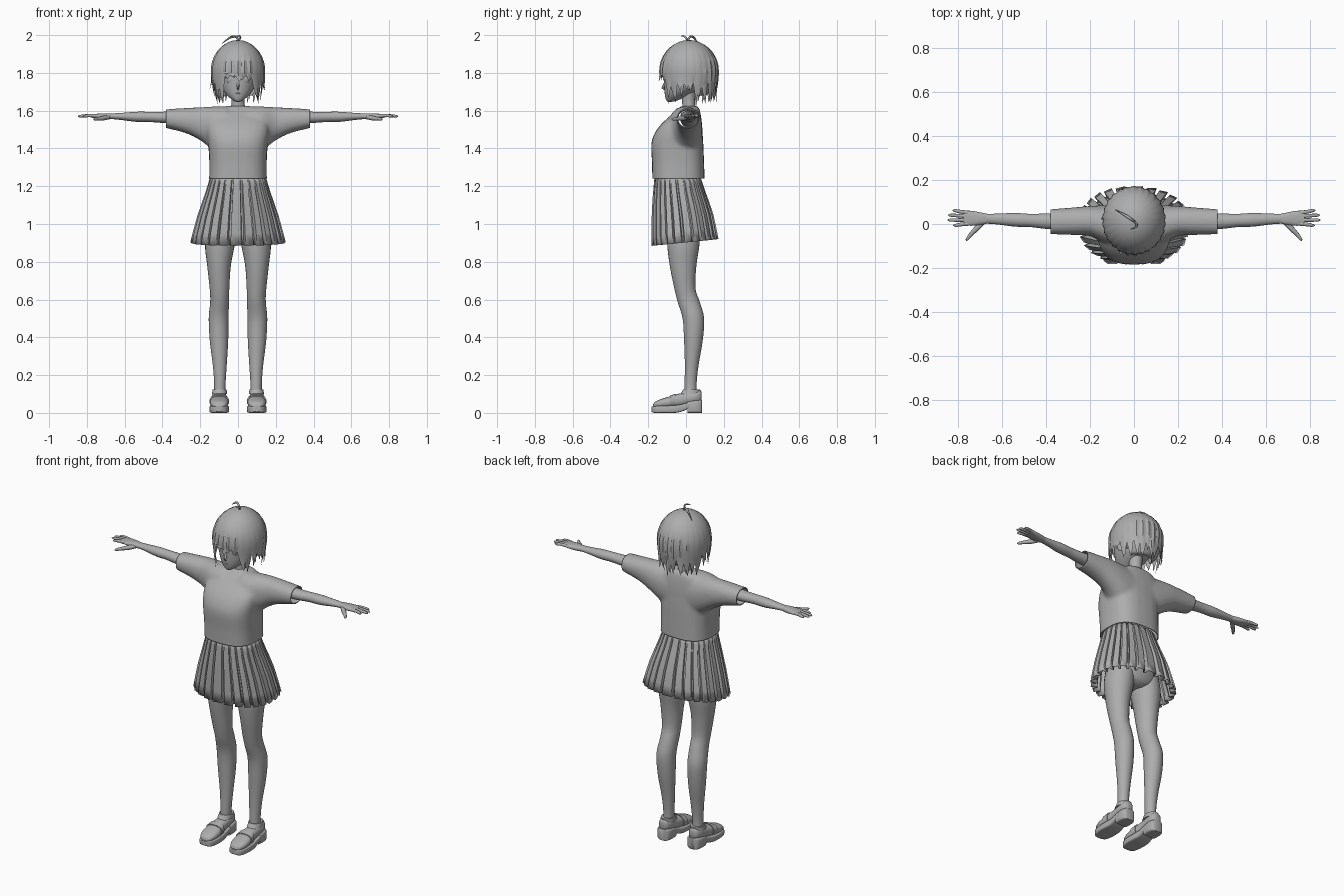
import bpy, bmesh, math, random
from math import sin, cos, pi, radians
from mathutils import Vector

random.seed(4)
if "Cube" in bpy.data.objects:
    bpy.data.objects.remove(bpy.data.objects["Cube"])

GREY = (0.42, 0.42, 0.42, 1)
grey = bpy.data.materials.new("plain grey")
grey.use_nodes = True
grey.diffuse_color = GREY
grey.node_tree.nodes["Principled BSDF"].inputs["Base Color"].default_value = GREY
SIDES = (("left", 1), ("right", -1))


def finish(name, bm, angle=40, thick=0):
    bmesh.ops.recalc_face_normals(bm, faces=bm.faces[:])
    mesh = bpy.data.meshes.new(name)
    bm.to_mesh(mesh)
    bm.free()
    ob = bpy.data.objects.new(name, mesh)
    bpy.context.collection.objects.link(ob)
    mesh.materials.append(grey)
    bpy.ops.object.select_all(action="DESELECT")
    ob.select_set(True)
    bpy.context.view_layer.objects.active = ob
    bpy.ops.object.shade_smooth_by_angle(angle=radians(angle))
    if thick:
        mod = ob.modifiers.new("thickness", "SOLIDIFY")
        mod.thickness = thick
    return ob


def skin(bm, rings, caps=True):
    rows = [[bm.verts.new(p) for p in ring] for ring in rings]
    n = len(rows[0])
    for a, b in zip(rows, rows[1:]):
        for i in range(n):
            j = (i + 1) % n
            bm.faces.new((a[i], a[j], b[j], b[i]))
    if caps:
        bm.faces.new(rows[0])
        bm.faces.new(rows[-1])


def curve(rows, steps=4):
    """Smooth interpolation through rows of numbers."""
    out = []
    for i in range(len(rows) - 1):
        a, b, c, d = (rows[min(max(i + k, 0), len(rows) - 1)] for k in (-1, 0, 1, 2))
        for s in range(steps):
            t = s / steps
            out.append([q + t * (r - p) / 2 + t * t * (2 * p - 5 * q + 4 * r - u) / 2
                        + t ** 3 * (3 * q - p - 3 * r + u) / 2
                        for p, q, r, u in zip(a, b, c, d)])
    return out + [list(rows[-1])]


def power(v, p):
    return math.copysign(abs(v) ** (2 / p), v)


def loft(bm, axis, rows, s=1, n=28, p=2, steps=4):
    """Rows: place along the axis, then the extents in the other two axes."""
    rings = []
    for t, a0, a1, b0, b1 in curve(rows, steps):
        ring = []
        for i in range(n):
            w = 2 * pi * i / n
            a = (a0 + a1) / 2 + (a1 - a0) / 2 * power(cos(w), p)
            b = (b0 + b1) / 2 + (b1 - b0) / 2 * power(sin(w), p)
            x, y, z = {"x": (t, a, b), "y": (a, t, b), "z": (a, b, t)}[axis]
            ring.append((s * x, y, z))
        rings.append(ring)
    skin(bm, rings)


def loft_part(name, axis, rows, angle=40, **kw):
    bm = bmesh.new()
    loft(bm, axis, rows, **kw)
    return finish(name, bm, angle)


def tube(name, rows, s=1, n=10):
    """Rows: x, y, z, radius."""
    pts = curve(rows)
    rings = []
    for i, (x, y, z, r) in enumerate(pts):
        d = Vector(pts[min(i + 1, len(pts) - 1)][:3]) - Vector(pts[max(i - 1, 0)][:3])
        u = d.cross(Vector((0.1, 0.2, 1))).normalized()
        v = d.cross(u).normalized()
        ring = [Vector((x, y, z)) + r * (u * cos(2 * pi * k / n) + v * sin(2 * pi * k / n)) for k in range(n)]
        rings.append([(s * q.x, q.y, q.z) for q in ring])
    bm = bmesh.new()
    skin(bm, rings)
    return finish(name, bm, 60)


def ellipsoid(name, place, size, turn=0):
    bm = bmesh.new()
    bmesh.ops.create_uvsphere(bm, u_segments=20, v_segments=12, radius=1)
    bmesh.ops.scale(bm, vec=size, verts=bm.verts)
    ob = finish(name, bm)
    ob.location = place
    ob.rotation_euler.z = turn
    return ob


# Shirt: body and sleeves fused, then cut open at hem and cuffs
bm = bmesh.new()
loft(bm, "z", [(z, -w, w, f, b) for z, w, f, b in (
    (1.2, .154, -.178, .1), (1.32, .152, -.18, .096), (1.42, .158, -.184, .092), (1.48, .165, -.166, .088),
    (1.53, .165, -.13, .085), (1.58, .14, -.075, .078), (1.612, .1, -.04, .07), (1.625, .06, -.025, .06))], p=2.7)
for _, s in SIDES:
    loft(bm, "x", [(.06, -.1, .085, 1.36, 1.622), (.13, -.09, .085, 1.39, 1.622), (.2, -.055, .082, 1.443, 1.618),
                   (.28, -.05, .075, 1.482, 1.614), (.4, -.046, .066, 1.512, 1.606)], s=s, p=2.2)
solid = finish("shirt_solid", bm)
mod = solid.modifiers.new("fuse", "REMESH")
mod.mode = "VOXEL"
mod.voxel_size = 0.01
mod = solid.modifiers.new("soften", "SMOOTH")
mod.iterations = 5
deps = bpy.context.evaluated_depsgraph_get()
bm = bmesh.new()
bm.from_mesh(solid.evaluated_get(deps).to_mesh())
bpy.data.objects.remove(solid)
for co, no in (((.38, 0, 0), (1, 0, 0)), ((-.38, 0, 0), (-1, 0, 0)), ((0, 0, 1.24), (0, 0, -1))):
    bmesh.ops.bisect_plane(bm, geom=bm.verts[:] + bm.edges[:] + bm.faces[:],
                           plane_co=co, plane_no=no, clear_outer=True)
finish("shirt", bm, 50, 0.005)

# Pleated skirt, flaring and dipping at the front
PLEATS = 26
rings = []
for t, w, f, b, depth in curve([(0, .145, -.165, .075, .002), (.25, .168, -.17, .1, .006),
                                (.6, .205, -.172, .135, .011), (1, .238, -.17, .158, .015)], 2):
    ring = []
    for k in range(PLEATS):
        for part, out in ((0, 1), (.7, .6), (.76, -1), (.93, -1)):
            a = 2 * pi * (k + part) / PLEATS
            x = (w + out * depth) * power(cos(a), 2.3)
            y = (f + b) / 2 + ((b - f) / 2 + out * depth) * power(sin(a), 2.3)
            ring.append((x, y, 1.25 - t * (.347 - .1 * y)))
    rings.append(ring)
bm = bmesh.new()
skin(bm, rings, caps=False)
finish("skirt", bm, 25, 0.003)
loft_part("hips", "z", [(.9, -.05, .05, -.05, .04), (.93, -.13, .13, -.09, .075),
                        (1.03, -.158, .158, -.11, .09), (1.2, -.13, .13, -.12, .06)])

for side, s in SIDES:
    # Legs
    loft_part(side + "_leg", "z", [
        (.07, .066, .13, -.01, .06), (.15, .066, .126, -.008, .056), (.25, .06, .133, -.006, .066),
        (.38, .052, .149, -.01, .088), (.5, .05, .155, -.018, .096), (.59, .048, .147, -.045, .072),
        (.66, .046, .15, -.062, .05), (.78, .038, .163, -.086, .055), (.9, .016, .174, -.1, .072),
        (1.02, .01, .15, -.1, .07)], s=s)
    # Shoes
    loft_part(side + "_shoe", "y", [
        (-.176, .085, .113, .028, .04), (-.165, .066, .132, .026, .058), (-.135, .053, .146, .026, .072),
        (-.085, .051, .147, .026, .088), (-.045, .058, .14, .03, .1), (0, .061, .137, .04, .108),
        (.05, .062, .136, .05, .118), (.075, .072, .126, .055, .12), (.083, .085, .113, .07, .105)], s=s, p=2.4)
    loft_part(side + "_sole", "y", [
        (-.182, .08, .118, .006, .034), (-.165, .06, .138, 0, .036), (-.12, .048, .15, 0, .038),
        (-.06, .05, .149, 0, .04), (-.02, .056, .143, .008, .046), (.03, .058, .14, .03, .06),
        (.08, .07, .128, .04, .066)], s=s, p=6)
    loft_part(side + "_shoe_heel", "y", [(.008, .058, .14, 0, .06), (.05, .056, .142, 0, .066),
                                         (.078, .064, .134, 0, .068), (.086, .078, .12, 0, .068)], s=s, p=6)
    loft_part(side + "_shoe_strap", "y", [(-.085, .047, .151, .03, .092), (-.055, .052, .146, .03, .101)],
              s=s, p=2.6, steps=1)
    loft_part(side + "_shoe_collar", "z", [(.1, .058, .138, -.03, .078), (.125, .06, .134, -.014, .075)], s=s)

    # Arms and hands
    loft_part(side + "_arm", "x", [
        (.14, -.03, .065, 1.51, 1.6), (.3, -.028, .053, 1.528, 1.6), (.4, -.022, .048, 1.535, 1.594),
        (.47, -.014, .046, 1.54, 1.594), (.54, -.012, .05, 1.541, 1.594), (.62, -.002, .047, 1.551, 1.588),
        (.675, .002, .046, 1.556, 1.585)], s=s)
    loft_part(side + "_palm", "x", [(.66, .003, .045, 1.556, 1.584), (.7, -.004, .053, 1.554, 1.586),
                                    (.74, -.008, .06, 1.559, 1.584), (.775, -.006, .06, 1.563, 1.582)], s=s, p=2.5)
    for finger, y, tip, end in (("index", .001, .822, -.006), ("middle", .018, .847, .018),
                                ("ring", .035, .845, .04), ("little", .051, .825, .061)):
        tube(side + "_" + finger + "_finger", [(.755, y, 1.573, .0095), (.79, (y + end) / 2, 1.574, .0085),
             (tip - .012, end, 1.571, .007), (tip, end, 1.57, .002)], s)
    tube(side + "_thumb", [(.685, .01, 1.566, .012), (.715, -.02, 1.56, .0125), (.74, -.045, 1.557, .0095),
                           (.758, -.068, 1.555, .007), (.763, -.076, 1.555, .002)], s)

    # Ears and eyes
    ellipsoid(side + "_ear", (s * .106, .015, 1.745), (.01, .022, .034), s * .3)
    ellipsoid(side + "_eye", (s * .046, -.1, 1.768), (.021, .007, .02), s * .4)
    tube(side + "_eyelash", [(.022, -.113, 1.776, .001), (.034, -.112, 1.788, .003), (.052, -.106, 1.79, .003),
                             (.07, -.092, 1.776, .001)], s, 6)

# Neck, head, nose and mouth
loft_part("neck", "z", [(1.57, -.05, .05, -.03, .055), (1.615, -.038, .038, -.02, .05),
                        (1.66, -.034, .034, -.022, .048), (1.72, -.04, .04, -.03, .055)])
loft_part("head", "z", [(z, -w, w, f, b) for z, w, f, b in (
    (1.647, .01, -.095, -.075), (1.656, .028, -.105, -.04), (1.685, .062, -.112, .02), (1.725, .088, -.116, .085),
    (1.78, .103, -.118, .12), (1.84, .11, -.118, .13), (1.9, .1, -.09, .12), (1.95, .05, -.03, .07))])
tube("nose", [(0, -.108, 1.76, .004), (0, -.116, 1.735, .007), (0, -.124, 1.722, .006), (0, -.114, 1.712, .003)])
tube("mouth", [(-.016, -.109, 1.692, .001), (0, -.113, 1.69, .0025), (.016, -.109, 1.692, .001)], n=6)

# Hair: a cap opened over the face, then layered tapering locks
CROWN, RX, RY, RZ = Vector((0, .016, 1.808)), .136, .148, .162
bm = bmesh.new()
bmesh.ops.create_uvsphere(bm, u_segments=40, v_segments=24, radius=1)
bmesh.ops.scale(bm, vec=(RX, RY, RZ), verts=bm.verts)
bmesh.ops.translate(bm, vec=CROWN, verts=bm.verts)
face = [f for f in bm.faces if f.calc_center_median().z < 1.82 - .9 * max(f.calc_center_median().y, 0)
        and f.calc_center_median().y < .06 or f.calc_center_median().z < 1.68]
bmesh.ops.delete(bm, geom=face, context="FACES")
finish("hair_cap", bm, 40, 0.004)


def lock(bm, a, half, tip, lift, flick):
    """A lock running from the crown over the head down to a pointed tip."""
    rings, steps = [], 16
    for i in range(steps + 1):
        t = i / steps
        z = CROWN.z + RZ * cos(t * 2 * pi / 2.2) if t < .55 else None
        if z is not None:
            r = sin(t / .55 * pi / 2)
            z = CROWN.z + RZ * cos(t / .55 * pi / 2) * (1 + lift)
        else:
            u = (t - .55) / .45
            z = CROWN.z + u * (tip - CROWN.z)
            r = 1 - 4.5 * (CROWN.z - z) ** 2 + flick * u ** 3
        taper = 1 if t < .5 else max(.02, 1 - ((t - .5) / .5) ** 1.6)
        ring = []
        for da, out in ((-1, 0), (0, .045), (1, 0), (0, -.04)):
            w = a + da * half * taper + flick * max(0, t - .6) * 1.5
            q = r * (1 + lift + out * taper * min(1, 3 * t))
            ring.append(CROWN + Vector((q * RX * sin(w), -q * RY * cos(w), z - CROWN.z)))
        rings.append(ring)
    skin(bm, rings)


for layer, count, lift in (("under", 22, .0), ("outer", 26, .025)):
    bm = bmesh.new()
    for k in range(count):
        a = 2 * pi * (k + (.5 if layer == "under" else 0)) / count
        off = abs(math.remainder(a, 2 * pi))
        # Short fringe, long cheek locks, ragged sides and a long nape
        tip = 1.775 if off < .62 else 1.66 if off < 1.2 else 1.69 if off < 1.75 else 1.635
        tip += random.uniform(-.025, .02) + (.03 if layer == "outer" and off > 1.2 else 0)
        lock(bm, a, random.uniform(.17, .21), tip, lift, random.uniform(-.06, .14))
    finish(layer + "_hair_locks", bm, 35)

# Loose tufts on the crown
for name, pts in (("long_tuft", [(.005, .01, 1.965, .005), (-.01, .02, 1.99, .006), (-.04, .04, 1.988, .006),
                                 (-.085, .065, 1.955, .001)]),
                  ("short_tuft", [(0, .01, 1.965, .005), (.012, 0, 1.985, .005), (.008, -.015, 1.996, .004),
                                  (-.015, -.025, 1.994, .001)])):
    tube(name, pts, n=6)
